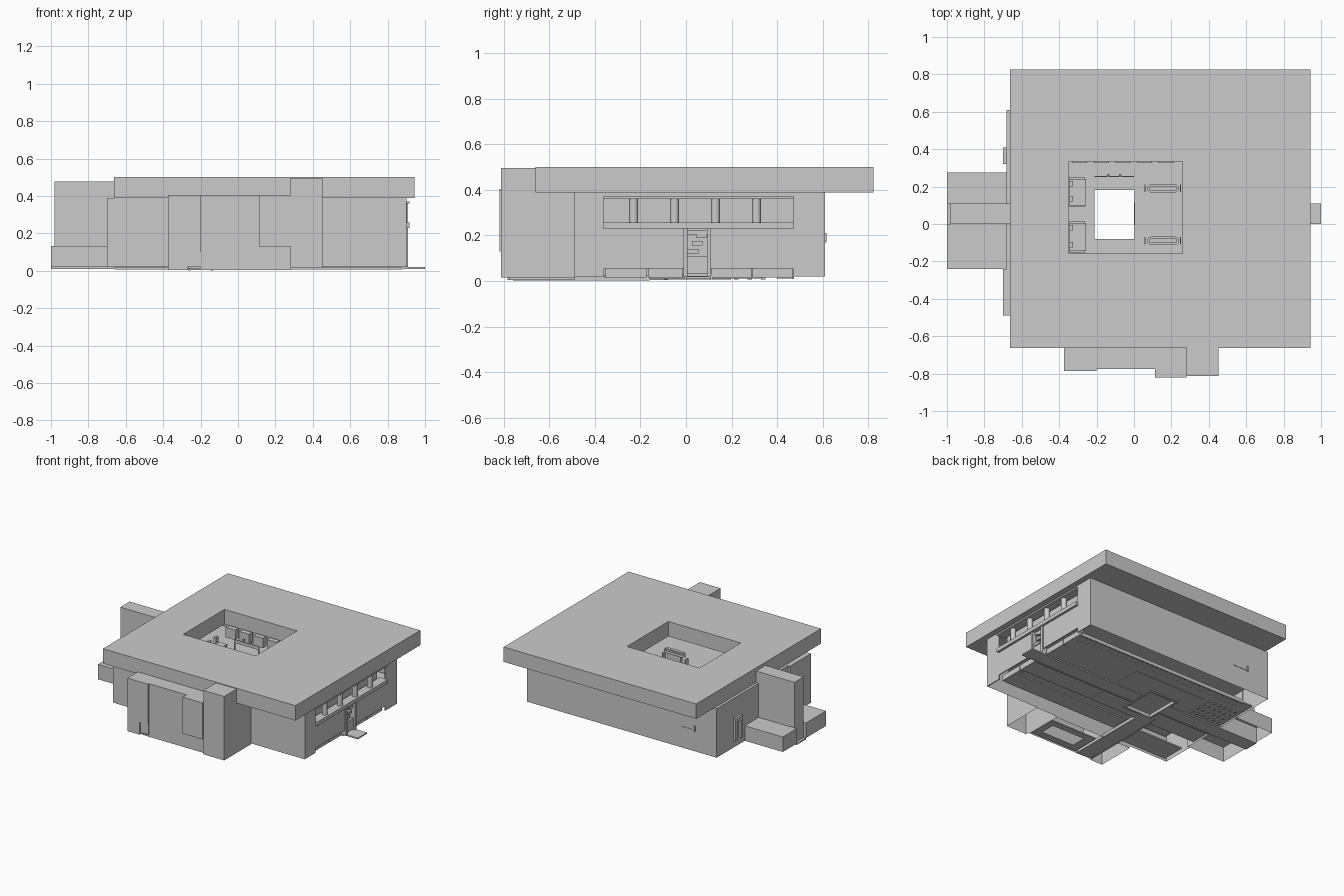
import bpy, bmesh, math


def make(name, verts, faces):
    me = bpy.data.meshes.new(name)
    me.from_pydata(verts, [], faces)
    ob = bpy.data.objects.new(name, me)
    bpy.context.collection.objects.link(ob)
    return ob


def shell(name, pts, z0, z1, top=True, bottom=False, skip=()):
    """Extruded footprint made of thin sheets; pts run counter-clockwise."""
    n = len(pts)
    verts = [(x, y, z) for z in (z0, z1) for x, y in pts]
    faces = [(i, (i + 1) % n, n + (i + 1) % n, n + i) for i in range(n) if i not in skip]
    if top:
        faces.append(tuple(range(n, 2 * n)))
    if bottom:
        faces.append(tuple(reversed(range(n))))
    return make(name, verts, faces)


def rect(x0, x1, y0, y1):
    return [(x0, y0), (x1, y0), (x1, y1), (x0, y1)]


def box(name, x0, x1, y0, y1, z0, z1, bottom=True):
    return shell(name, rect(x0, x1, y0, y1), z0, z1, True, bottom)


def ring(name, outer, inner, z0, z1):
    """Rectangular slab with a rectangular hole."""
    verts = [(x, y, z) for z in (z0, z1) for r in (outer, inner) for x, y in rect(*r)]
    faces = []
    for i in range(4):
        j = (i + 1) % 4
        faces += [(8 + i, 8 + j, 12 + j, 12 + i), (j, i, 4 + i, 4 + j),
                  (i, j, 8 + j, 8 + i), (4 + j, 4 + i, 12 + i, 12 + j)]
    return make(name, verts, faces)


def capsule(name, x0, x1, y, r, z0, z1):
    pts = []
    for cx, a0 in ((x1 - r, -90), (x0 + r, 90)):
        for k in range(7):
            a = math.radians(a0 + k * 30)
            pts.append((cx + r * math.cos(a), y + r * math.sin(a)))
    return shell(name, pts, z0, z1, True, True)


HOLE = (-0.21, 0.003, -0.08, 0.183)
COURT = (-0.347, 0.258, -0.158, 0.335)

# roof slab with courtyard opening
ring("roof_slab", (-0.663, 0.943, -0.662, 0.825), COURT, 0.39, 0.502)

# outer walls, east side left out, plus the small projecting ledge on the west
shell("outer_walls", [(-0.70, -0.49), (0.90, -0.49), (0.90, 0.61), (-0.683, 0.61),
                      (-0.683, -0.24), (-0.70, -0.24)], 0.02, 0.39, top=False, skip=(1,))
make("west_wall_cap", [(x, y, 0.39) for x, y in rect(-0.70, -0.66, -0.49, -0.24)], [(0, 1, 2, 3)])
make("west_wall_cap_north", [(x, y, 0.39) for x, y in rect(-0.683, -0.66, -0.24, 0.61)], [(0, 1, 2, 3)])

# east wall panels around the window band, door and low slot
for nm, y0, y1, z0, z1 in (("south", -0.49, -0.36, 0.02, 0.39), ("north", 0.47, 0.61, 0.02, 0.39),
                           ("upper", -0.36, 0.47, 0.37, 0.39), ("mid_south", -0.36, -0.01, 0.055, 0.23),
                           ("mid_north", 0.10, 0.47, 0.055, 0.23)):
    box("east_wall_" + nm, 0.893, 0.90, y0, y1, z0, z1)
box("window_sill", 0.85, 0.918, -0.365, 0.475, 0.23, 0.258)
box("window_head", 0.85, 0.918, -0.365, 0.475, 0.36, 0.372)
box("window_backing", 0.825, 0.83, -0.36, 0.47, 0.225, 0.385)
for i in range(4):
    y = -0.23 + 0.18 * i
    bpy.ops.mesh.primitive_cylinder_add(vertices=16, radius=0.02, depth=0.11, location=(0.885, y, 0.31))
    bpy.context.object.name = "window_column"
    bpy.ops.object.shade_smooth_by_angle()

# east door
for y in (-0.012, 0.092):
    box("door_jamb", 0.87, 0.91, y, y + 0.018, 0.02, 0.23)
box("door_lower_leaf", 0.88, 0.90, 0.006, 0.092, 0.03, 0.11)
box("door_upper_leaf", 0.865, 0.87, 0.006, 0.092, 0.11, 0.23)
for i, z in enumerate((0.12, 0.155, 0.19)):
    box("door_bracket", 0.87, 0.895, 0.006 + 0.02 * i, 0.055 + 0.018 * i, z, z + 0.02)

# recessed plinths behind the low slot
for y0, y1 in ((-0.36, -0.17), (-0.17, -0.012), (0.11, 0.29), (0.29, 0.47)):
    box("slot_plinth", 0.84, 0.875, y0 + 0.003, y1 - 0.003, 0.015, 0.055)

# front annex, stepped and open below
F = -0.49
shell("annex_west", rect(-0.373, -0.20, -0.785, F), 0.10, 0.405)
shell("annex_west_foot", rect(-0.373, -0.27, -0.785, F), 0.005, 0.10, top=False)
shell("annex_west_recess", rect(-0.27, -0.20, -0.778, F), 0.02, 0.10, top=False)
shell("annex_middle", rect(-0.20, 0.28, -0.775, F), 0.005, 0.405)
box("annex_overhang", 0.113, 0.28, -0.82, -0.775, 0.13, 0.405)
shell("annex_tower", rect(0.28, 0.453, -0.812, F), 0.015, 0.497)

# west annex: two low blocks and a tall fin
shell("west_low_south", rect(-1.0, -0.68, -0.24, 0.0), 0.02, 0.133)
shell("west_low_north", rect(-1.0, -0.68, 0.11, 0.275), 0.02, 0.133)
shell("west_fin", rect(-0.982, -0.66, 0.0, 0.11), 0.02, 0.477)

# west door frame and back wall ledge
for y in (0.32, 0.385):
    box("side_door_jamb", -0.70, -0.68, y, y + 0.025, 0.07, 0.24)
box("side_door_head", -0.70, -0.68, 0.32, 0.41, 0.21, 0.24)
box("back_ledge", -0.50, -0.38, 0.61, 0.613, 0.175, 0.18)
box("back_ledge_end", -0.505, -0.495, 0.61, 0.617, 0.17, 0.21)

# crossing lanes at ground level
box("lane_west", -1.0, -0.21, 0.0, 0.11, 0.01, 0.02)
box("lane_east", 0.0, 1.0, 0.0, 0.11, 0.01, 0.02)
box("lane_south", -0.26, -0.14, -0.772, -0.08, 0.004, 0.014)
for y in (-0.006, 0.104):
    for x0, x1 in ((-0.66, -0.21), (0.0, 0.88)):
        box("lane_kerb", x0, x1, y, y + 0.012, 0.006, 0.03)
for x in (-0.266, -0.146):
    box("lane_kerb", x, x + 0.012, -0.76, -0.16, 0.003, 0.026)

# ground floor plates
ring("court_floor", COURT, HOLE, 0.012, 0.022)
for nm, r in (("east_north", (0.26, 0.84, 0.115, 0.47)), ("east_south", (0.26, 0.84, -0.16, -0.01)),
              ("south_strip", (-0.12, 0.84, -0.36, -0.22)), ("west_north", (-0.66, -0.35, 0.115, 0.47)),
              ("west_south", (-0.66, -0.35, -0.16, -0.01)), ("south_west", (-0.66, -0.28, -0.46, -0.28)),
              ("north", (-0.35, 0.26, 0.335, 0.47))):
    box("ground_plate_" + nm, *r, 0.015, 0.025)
ring("annex_floor_frame", (-0.12, 0.27, -0.765, -0.55), (-0.06, 0.22, -0.72, -0.60), 0.01, 0.018)

# ribs along the north side and small footings under the west floor
for i in range(34):
    x = -0.56 + i * 0.042
    box("floor_rib", x, x + 0.016, 0.40, 0.47, 0.01, 0.035)
box("rib_rail", -0.58, 0.86, 0.465, 0.475, 0.008, 0.035)
for i in range(6):
    for j in range(4):
        x, y = -0.62 + 0.045 * i, 0.15 + 0.06 * j
        box("footing", x, x + 0.016, y, y + 0.02, 0.007, 0.015)

# upper floor around the light well
ring("upper_floor", (-0.68, 0.89, -0.48, 0.60), HOLE, 0.205, 0.225)
ring("ground_well_rim", (-0.225, 0.018, -0.095, 0.198), HOLE, 0.006, 0.03)

# counters on the west side of the courtyard
for y0, y1 in ((0.09, 0.25), (-0.155, 0.015)):
    box("counter", -0.345, -0.265, y0, y1, 0.225, 0.29)
    box("counter_top", -0.345, -0.257, y0 + 0.01, y1 - 0.01, 0.29, 0.30)
    for y in (y0 + 0.03, y1 - 0.05):
        box("counter_unit", -0.345, -0.325, y, y + 0.03, 0.30, 0.345)

# rounded benches on the east side, on raised stands
for y in (0.19, -0.09):
    box("bench_stand", 0.10, 0.21, y - 0.012, y + 0.012, 0.225, 0.31)
    capsule("bench_seat", 0.07, 0.24, y, 0.022, 0.31, 0.33)
    capsule("bench_pad", 0.08, 0.23, y, 0.012, 0.33, 0.34)
    for x0 in (0.055, 0.245):
        box("bench_side_post", x0, x0 + 0.006, y - 0.02, y + 0.02, 0.225, 0.30)

# raised bar north of the well with two fixtures, and overhead wall units
box("rail_bar", -0.21, 0.0, 0.25, 0.256, 0.32, 0.345)
for x in (-0.208, -0.008):
    box("rail_post", x, x + 0.008, 0.25, 0.256, 0.225, 0.32)
for x in (-0.145, -0.08):
    box("rail_fixture", x, x + 0.014, 0.256, 0.268, 0.325, 0.36)
for i in range(5):
    x = -0.33 + 0.115 * i
    box("wall_unit", x, x + 0.08, 0.325, 0.37, 0.30, 0.375)

# ceiling strips under the roof
for i in range(4):
    y = -0.20 + 0.18 * i
    box("ceiling_strip", 0.40, 0.82, y, y + 0.10, 0.375, 0.388)
